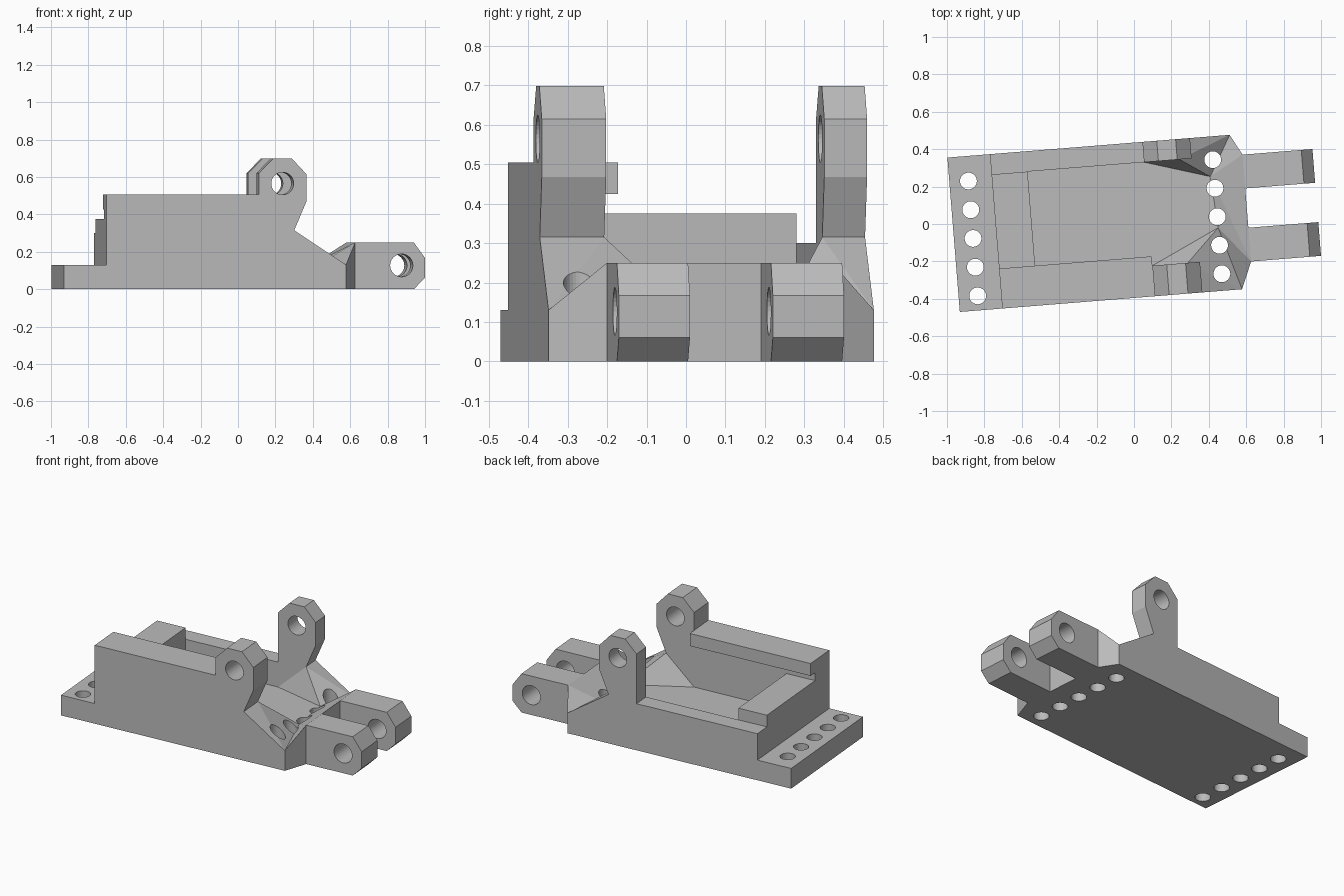
import bpy, bmesh, math
from mathutils import Matrix, Vector

if "Cube" in bpy.data.objects:
    bpy.data.objects.remove(bpy.data.objects["Cube"])

TURN = Matrix.Rotation(math.radians(4.6), 4, 'Z')   # whole bracket sits slightly turned

grey = bpy.data.materials.new("plain grey")
grey.diffuse_color = (0.5, 0.5, 0.5, 1)
grey.use_nodes = True
grey.node_tree.nodes["Principled BSDF"].inputs["Base Color"].default_value = grey.diffuse_color


def add_object(name, bm):
    bmesh.ops.recalc_face_normals(bm, faces=bm.faces)
    mesh = bpy.data.meshes.new(name)
    bm.to_mesh(mesh)
    bm.free()
    mesh.materials.append(grey)
    ob = bpy.data.objects.new(name, mesh)
    bpy.context.collection.objects.link(ob)
    return ob


def extrude(name, points, direction):
    bm = bmesh.new()
    face = bm.faces.new([bm.verts.new(p) for p in points])
    res = bmesh.ops.extrude_face_region(bm, geom=[face], use_keep_orig=True)
    verts = [g for g in res["geom"] if isinstance(g, bmesh.types.BMVert)]
    bmesh.ops.translate(bm, verts=verts, vec=direction)
    return add_object(name, bm)


def side_profile(name, profile, v0, v1):
    return extrude(name, [(u, v0, z) for u, z in profile], (0, v1 - v0, 0))


def box(name, u0, u1, v0, v1, z0, z1):
    return side_profile(name, [(u0, z0), (u1, z0), (u1, z1), (u0, z1)], v0, v1)


def drill(ob, centres, radius, axis):
    """Cut round holes through a part along the Y or Z axis."""
    bm = bmesh.new()
    for c in centres:
        m = Matrix.Translation(c)
        if axis == 'Y':
            m = m @ Matrix.Rotation(math.pi / 2, 4, 'X')
        bmesh.ops.create_cone(bm, cap_ends=True, segments=32, radius1=radius,
                              radius2=radius, depth=1.5, matrix=m)
    cutter = add_object("hole_cutter", bm)
    mod = ob.modifiers.new("holes", 'BOOLEAN')
    mod.operation = 'DIFFERENCE'
    mod.solver = 'EXACT'
    mod.object = cutter
    bpy.context.view_layer.update()
    deps = bpy.context.evaluated_depsgraph_get()
    mesh = bpy.data.meshes.new_from_object(ob.evaluated_get(deps))
    ob.modifiers.clear()
    ob.data = mesh
    bpy.data.objects.remove(cutter)


# rear mounting flange with five screw holes
flange = box("rear_flange", -.966, -.738, -.394, .434, 0, .13)
drill(flange, [(-.864, -.316 + .154 * i, 0) for i in range(5)], .045, 'Z')

# tray floor, end block and the lip under the tall wall's rim
box("tray_floor", -.545, .08, -.23, .325, 0, .14)
box("end_block", -.738, -.545, -.23, .325, 0, .375)
box("wall_lip", -.738, .08, -.23, -.18, .425, .505)

# side walls, each carrying an upright pivot ear
for name, top, v0, v1 in (("front_wall", .505, -.394, -.23), ("back_wall", .30, .325, .434)):
    wall = side_profile(name, [(-.738, 0), (.27, 0), (.27, .315), (.335, .468), (.335, .615),
                               (.258, .698), (.157, .698), (.08, .62), (.08, top),
                               (-.738, top)], v0, v1)
    drill(wall, [(.207, 0, .565)], .06, 'Y')

# faceted nose: hollow valley with a raised front edge
rim = [(.08, -.23, .14), (.27, -.23, .315), (.27, -.394, .315), (.548, -.394, .13),
       (.608, -.25, .25), (.608, .323, .25), (.548, .434, .13), (.27, .434, .315),
       (.27, .325, .315), (.08, .325, .14)]
valley = [(.447, -.056, .14), (.427, .22, .14)]
bm = bmesh.new()
t = [bm.verts.new(p) for p in rim + valley]
b = [bm.verts.new((p[0], p[1], 0)) for p in rim]
for f in ((1, 2, 3), (1, 3, 10), (3, 4, 10), (4, 5, 11), (4, 11, 10), (5, 6, 11),
          (6, 7, 8), (6, 8, 11), (8, 9, 11), (9, 0, 10), (9, 10, 11), (0, 1, 10)):
    bm.faces.new([t[i] for i in f])
for i in range(10):
    j = (i + 1) % 10
    bm.faces.new((t[i], t[j], b[j], b[i]))
bm.faces.new(b)
nose = add_object("nose", bm)
drill(nose, [(.447, -.303 + .153 * i, 0) for i in range(5)], .045, 'Z')

# two forward hinge lugs
for name, v0 in (("hinge_lug_front", -.25), ("hinge_lug_back", .142)):
    lug = side_profile(name, [(.608, 0), (.923, 0), (.983, .06), (.983, .167),
                              (.923, .25), (.608, .25)], v0, v0 + .181)
    drill(lug, [(.857, 0, .127)], .061, 'Y')

for ob in bpy.data.objects:
    ob.data.transform(TURN)
